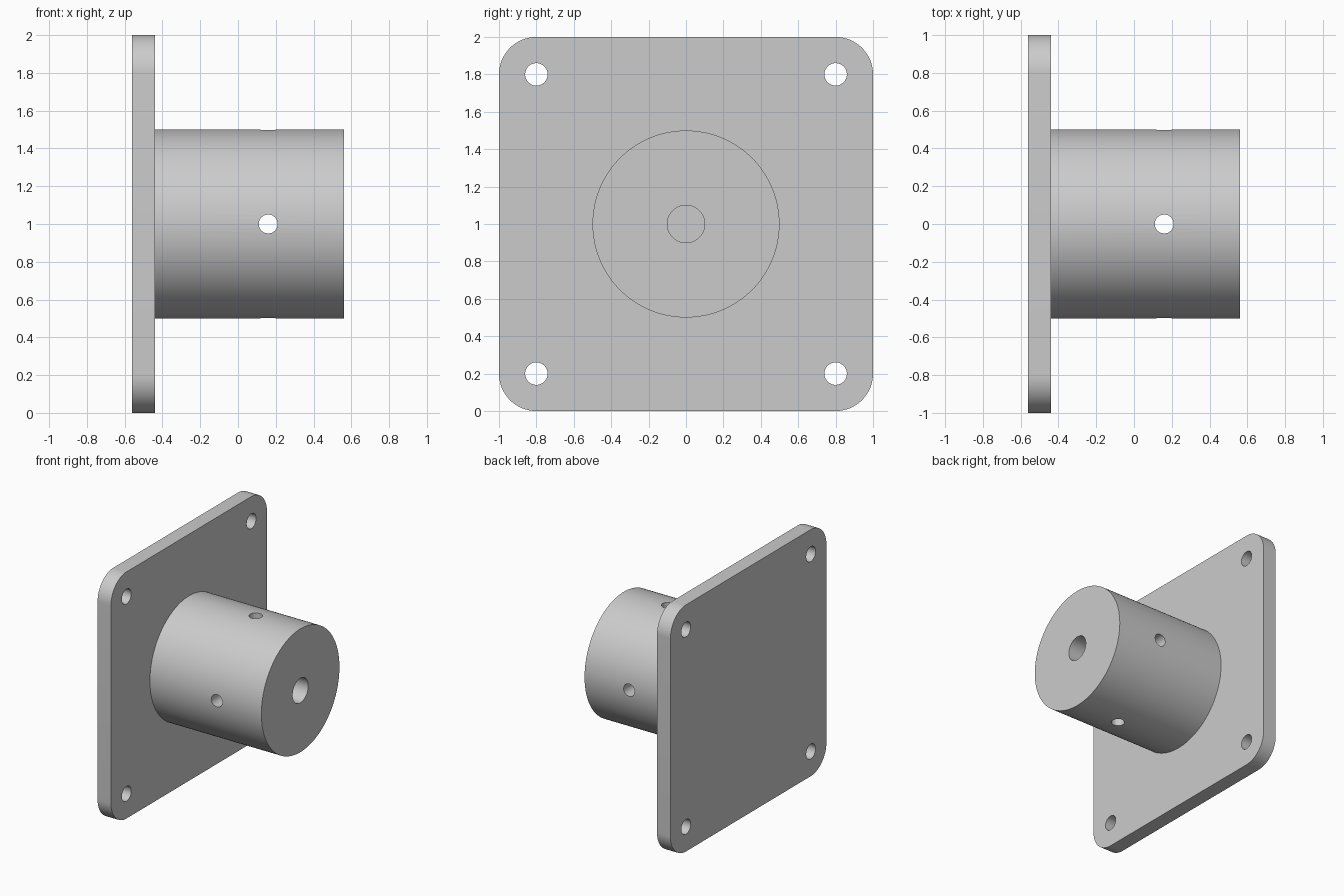
import bpy
import math
from mathutils import Matrix

cube = bpy.data.objects.get("Cube")
if cube:
    bpy.data.objects.remove(cube, do_unlink=True)

PLATE_BACK, PLATE_FRONT, HUB_END = -0.56, -0.44, 0.56
MID = 1.0

grey = bpy.data.materials.new("plain_grey")
grey.use_nodes = True
grey.diffuse_color = (0.6, 0.6, 0.6, 1)
grey.node_tree.nodes["Principled BSDF"].inputs["Base Color"].default_value = (0.6, 0.6, 0.6, 1)

ROTATION = {"X": (0, math.pi / 2, 0), "Y": (math.pi / 2, 0, 0), "Z": (0, 0, 0)}


def cylinder(name, radius, length, centre, axis="X", sides=48):
    bpy.ops.mesh.primitive_cylinder_add(vertices=sides, radius=radius, depth=length,
                                        location=centre, rotation=ROTATION[axis])
    obj = bpy.context.object
    obj.name = name
    obj.data.materials.append(grey)
    return obj


def activate(obj):
    bpy.ops.object.select_all(action="DESELECT")
    obj.select_set(True)
    bpy.context.view_layer.objects.active = obj


def drill(obj, cutters):
    # Cut each hole in turn, then discard its cutter
    for cutter in cutters:
        cutter.hide_render = True
        activate(obj)
        mod = obj.modifiers.new("hole", "BOOLEAN")
        mod.operation, mod.solver, mod.object = "DIFFERENCE", "EXACT", cutter
        bpy.ops.object.modifier_apply(modifier=mod.name)
        bpy.data.objects.remove(cutter, do_unlink=True)
    activate(obj)
    bpy.ops.object.shade_smooth_by_angle(angle=math.radians(30))


# Square mounting plate with rounded corners
thickness = PLATE_FRONT - PLATE_BACK
plate_x = (PLATE_FRONT + PLATE_BACK) / 2
bpy.ops.mesh.primitive_cube_add(size=1, location=(plate_x, 0, MID))
plate = bpy.context.object
plate.name = "mounting_plate"
plate.data.transform(Matrix.Diagonal((thickness, 2, 2, 1)))
plate.data.materials.append(grey)
weights = plate.data.attributes.new("bevel_weight_edge", "FLOAT", "EDGE")
for edge in plate.data.edges:
    a, b = (plate.data.vertices[i].co for i in edge.vertices)
    weights.data[edge.index].value = 1.0 if abs(a.x - b.x) > 0.01 else 0.0
bevel = plate.modifiers.new("corners", "BEVEL")
bevel.limit_method, bevel.width, bevel.segments = "WEIGHT", 0.2, 16
activate(plate)
bpy.ops.object.modifier_apply(modifier=bevel.name)

# Bolt holes in the four corners
drill(plate, [cylinder("bolt_hole", 0.06, 0.4, (plate_x, y, MID + z))
              for y in (-0.8, 0.8) for z in (-0.8, 0.8)])

# Round hub with a central bore that stops at the plate
hub = cylinder("hub", 0.5, HUB_END - PLATE_FRONT,
               ((HUB_END + PLATE_FRONT) / 2, 0, MID), sides=128)
bore = cylinder("bore", 0.1, 1.4, (0.06, 0, MID), sides=64)
# Set-screw holes straight through the hub, crossing the bore
screw_holes = [cylinder("screw_hole", 0.05, 1.4, (0.16, 0, MID), axis) for axis in "YZ"]
drill(hub, [bore] + screw_holes)
